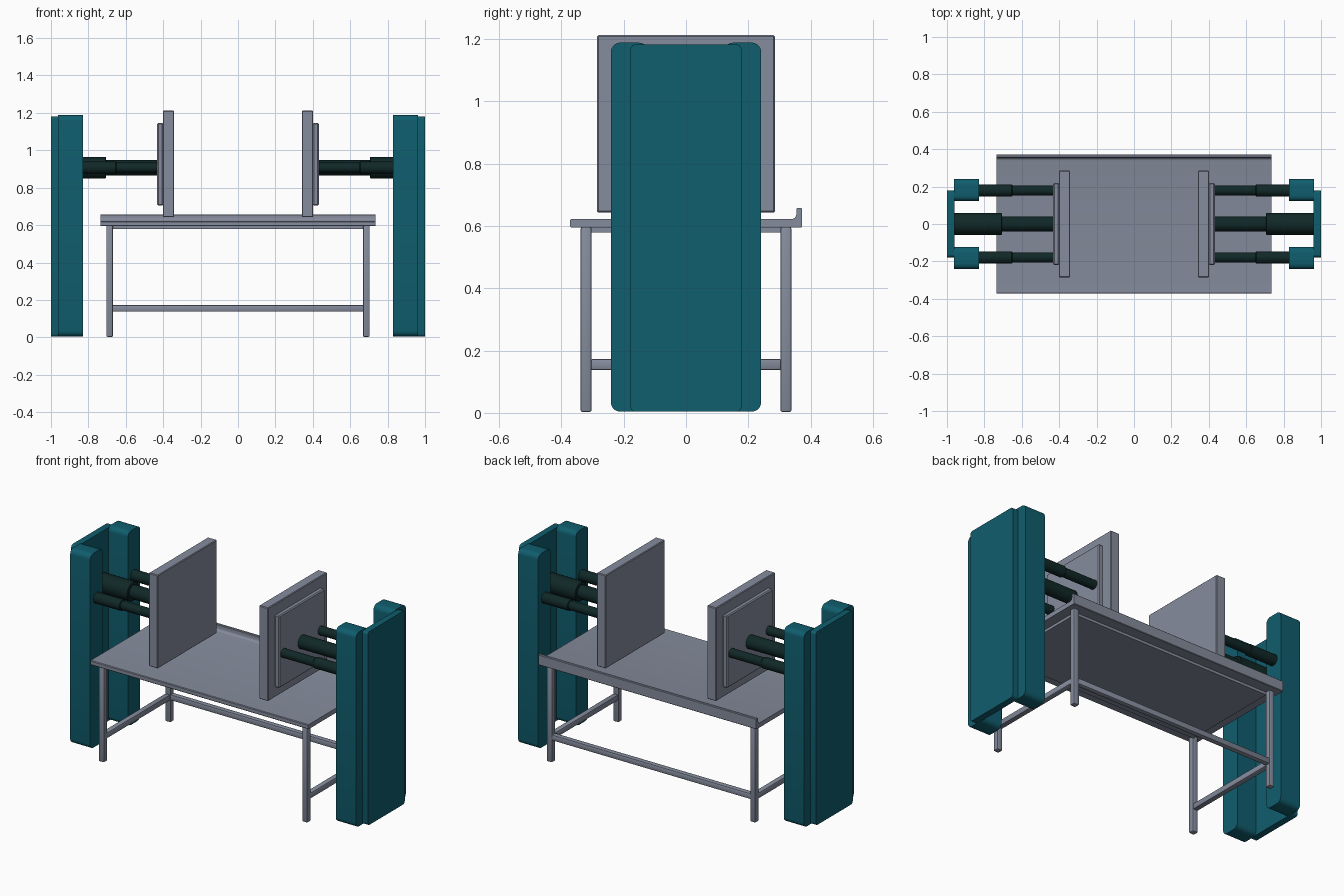
import bpy, bmesh, math
from mathutils import Matrix

if "Cube" in bpy.data.objects:
    bpy.data.objects.remove(bpy.data.objects["Cube"])


def mat(name, rgb):
    m = bpy.data.materials.new(name)
    m.diffuse_color = (*rgb, 1)
    m.use_nodes = True
    m.node_tree.nodes["Principled BSDF"].inputs["Base Color"].default_value = m.diffuse_color
    return m


GREY = mat("steel grey", (0.235, 0.262, 0.335))
TEAL = mat("teal paint", (0.005, 0.110, 0.155))
DARK = mat("dark green metal", (0.005, 0.021, 0.020))


def finish(bm, name, material):
    bmesh.ops.recalc_face_normals(bm, faces=bm.faces)
    me = bpy.data.meshes.new(name)
    bm.to_mesh(me)
    bm.free()
    me.materials.append(material)
    ob = bpy.data.objects.new(name, me)
    bpy.context.collection.objects.link(ob)
    bpy.ops.object.select_all(action='DESELECT')
    bpy.context.view_layer.objects.active = ob
    ob.select_set(True)
    bpy.ops.object.shade_smooth_by_angle(angle=math.radians(30))
    return ob


def box(name, x, y, z, material, bevel=0.0, segs=1, axis=None):
    """Box from ranges; bevels all edges, or only those running along axis."""
    bm = bmesh.new()
    bmesh.ops.create_cube(bm, size=1)
    lo, hi = zip(sorted(x), sorted(y), sorted(z))
    for v in bm.verts:
        v.co = [lo[i] if v.co[i] < 0 else hi[i] for i in range(3)]
    if bevel:
        edges = [e for e in bm.edges if axis is None or
                 abs(e.verts[0].co[axis] - e.verts[1].co[axis]) > 1e-4]
        bmesh.ops.bevel(bm, geom=edges, offset=bevel, segments=segs,
                        profile=0.5, affect='EDGES')
    return finish(bm, name, material)


def rod(name, x0, x1, y, z, r, material):
    """Cylinder along x with a slightly eased rim."""
    bm = bmesh.new()
    bmesh.ops.create_cone(bm, cap_ends=True, segments=24, radius1=r, radius2=r,
                          depth=abs(x1 - x0))
    rims = [e for e in bm.edges
            if abs(e.verts[0].co.z - e.verts[1].co.z) < 1e-5]
    bmesh.ops.bevel(bm, geom=rims, offset=0.004, segments=1, affect='EDGES')
    bmesh.ops.transform(bm, verts=bm.verts,
                        matrix=Matrix.Translation(((x0 + x1) / 2, y, z))
                        @ Matrix.Rotation(math.pi / 2, 4, 'Y'))
    return finish(bm, name, material)


# Table top with raised lip along the back, extruded along x
prof = [(-0.368, 0.594), (0.369, 0.594), (0.372, 0.597), (0.372, 0.655),
        (0.369, 0.658), (0.357, 0.658), (0.354, 0.655)]
for i in range(5):  # fillet between lip and top
    a = math.radians(-i * 22.5)
    prof.append((0.339 + 0.015 * math.cos(a), 0.637 + 0.015 * math.sin(a)))
prof += [(-0.368, 0.622), (-0.372, 0.618), (-0.372, 0.598)]
bm = bmesh.new()
face = bm.faces.new([bm.verts.new((-0.734, y, z)) for y, z in prof])
ext = bmesh.ops.extrude_face_region(bm, geom=[face])
bmesh.ops.translate(bm, vec=(1.468, 0, 0),
                    verts=[g for g in ext["geom"] if isinstance(g, bmesh.types.BMVert)])
finish(bm, "table_top", GREY)

# Table frame
box("under_slab", (-0.672, 0.672), (-0.306, 0.306), (0.578, 0.596), GREY)
for sx, side in ((-1, "left"), (1, "right")):
    for sy, end in ((-1, "front"), (1, "back")):
        box(f"{end}_{side}_leg", (sx * 0.668, sx * 0.704), (sy * 0.303, sy * 0.338),
            (0.003, 0.596), GREY, 0.006, 2)
    box(f"{side}_stretcher", (sx * 0.669, sx * 0.703), (-0.306, 0.306),
        (0.137, 0.173), GREY, 0.007, 2)
box("back_stretcher", (-0.672, 0.672), (0.304, 0.337), (0.137, 0.173), GREY, 0.007, 2)

# Press heads, mirrored on both sides
for s, side in ((-1, "left"), (1, "right")):
    # channel-shaped housing: two pillars and an outer panel
    for sy, end in ((-1, "front"), (1, "back")):
        box(f"{side}_{end}_pillar", (s * 0.828, s * 0.963), (sy * 0.122, sy * 0.241),
            (0.004, 1.188), TEAL, 0.03, 5, axis=0)
    box(f"{side}_outer_panel", (s * 0.96, s * 1.0), (-0.178, 0.178),
        (0.004, 1.182), TEAL, 0.016, 4, axis=0)
    # pressing plate and its backing
    box(f"{side}_press_plate", (s * 0.341, s * 0.402), (-0.285, 0.285),
        (0.643, 1.212), GREY, 0.004)
    box(f"{side}_backing_plate", (s * 0.40, s * 0.432), (-0.22, 0.22),
        (0.705, 1.146), GREY, 0.006)
    # main ram with sleeve, and two guide rods
    rod(f"{side}_ram", s * 0.425, s * 0.72, 0, 0.907, 0.041, DARK)
    rod(f"{side}_ram_sleeve", s * 0.705, s * 0.965, 0, 0.907, 0.058, DARK)
    for sy, end in ((-1, "front"), (1, "back")):
        rod(f"{side}_{end}_guide_rod", s * 0.425, s * 0.67, sy * 0.179, 0.907, 0.027, DARK)
        rod(f"{side}_{end}_guide_sleeve", s * 0.65, s * 0.85, sy * 0.179, 0.907, 0.033, DARK)
